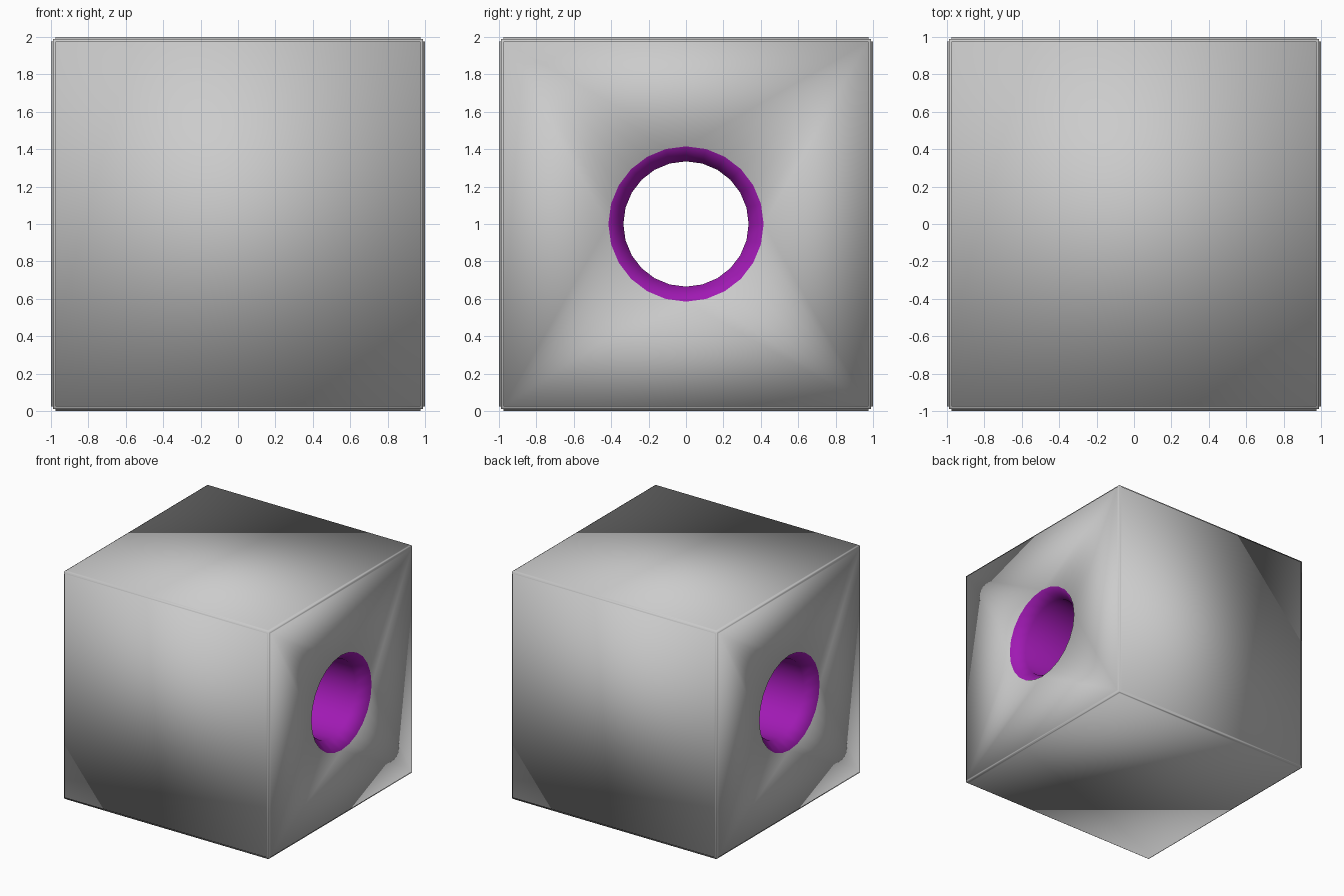
import bpy, bmesh
from math import sin, cos, tau

if "Cube" in bpy.data.objects:
    bpy.data.objects.remove(bpy.data.objects["Cube"])

INSET, RAISE = 0.03, 0.01      # edge frame width and panel height
SIDES = 24
HOLE_STATIONS = [(-1.0, 0.415), (-0.9, 0.335), (0.9, 0.335), (1.0, 0.415)]  # x, radius

purple = bpy.data.materials.new("purple_lining")
purple.diffuse_color = (0.35, 0.01, 0.45, 1)
purple.use_nodes = True
purple.node_tree.nodes["Principled BSDF"].inputs["Base Color"].default_value = purple.diffuse_color

bm = bmesh.new()

# Cube with a slightly raised panel on every side
bmesh.ops.create_cube(bm, size=2 * (1 - RAISE))
panels = list(bm.faces)
bmesh.ops.inset_individual(bm, faces=panels, thickness=INSET - RAISE, depth=0)
ext = bmesh.ops.extrude_discrete_faces(bm, faces=panels)
raised = ext["faces"]
for f in raised:
    f.normal_update()
    bmesh.ops.translate(bm, verts=f.verts[:], vec=f.normal * RAISE)
bmesh.ops.remove_doubles(bm, verts=bm.verts[:], dist=1e-5)

# Rings of the flared through-hole along x
rings = []
for x, r in HOLE_STATIONS:
    rings.append([bm.verts.new((x, r * cos(tau * i / SIDES), r * sin(tau * i / SIDES)))
                  for i in range(SIDES)])
lining = []
for a, b in zip(rings, rings[1:]):
    for i in range(SIDES):
        j = (i + 1) % SIDES
        lining.append(bm.faces.new((a[i], a[j], b[j], b[i])))
for f in lining:
    f.material_index = 1

# Open the two side panels around the hole mouths
for sign, ring in ((-1, rings[0]), (1, rings[-1])):
    panel = next(f for f in bm.faces if len(f.verts) == 4
                 and all(abs(v.co.x - sign) < 1e-4 for v in f.verts))
    edges = list(panel.edges)
    bmesh.ops.delete(bm, geom=[panel], context='FACES_ONLY')
    edges += [bm.edges.get((ring[i], ring[(i + 1) % SIDES])) for i in range(SIDES)]
    bmesh.ops.triangle_fill(bm, edges=edges, use_beauty=True, normal=(sign, 0, 0))

bmesh.ops.recalc_face_normals(bm, faces=bm.faces[:])
for f in bm.faces:
    f.smooth = True

mesh = bpy.data.meshes.new("pierced_cube")
bm.to_mesh(mesh)
bm.free()
mesh.materials.append(None)
mesh.materials.append(purple)
cube = bpy.data.objects.new("pierced_cube", mesh)
cube.location.z = 1
bpy.context.collection.objects.link(cube)
